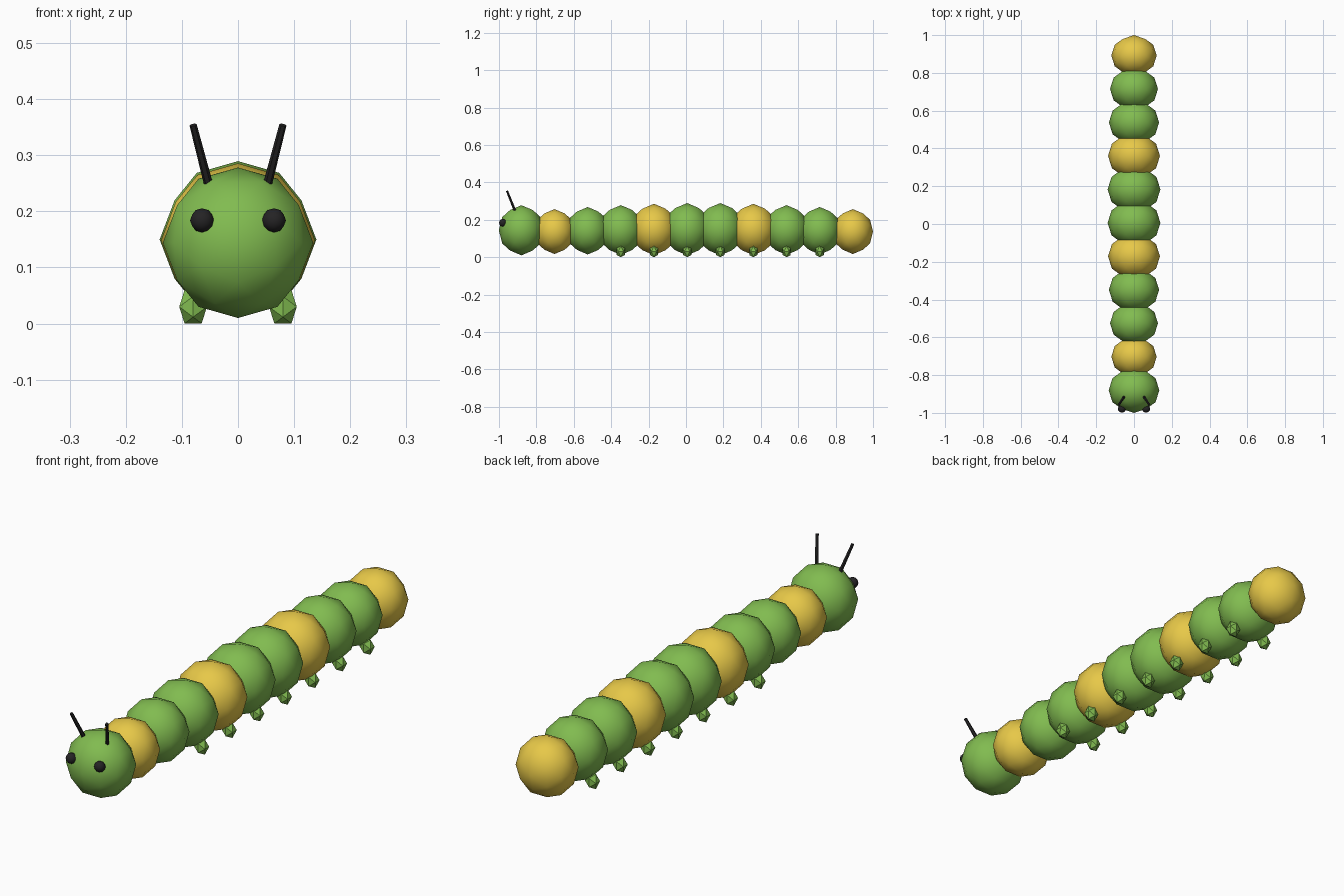
import bpy, bmesh, math
from mathutils import Vector

if "Cube" in bpy.data.objects:
    bpy.data.objects.remove(bpy.data.objects["Cube"])


def material(name, rgb):
    m = bpy.data.materials.new(name)
    m.diffuse_color = (*rgb, 1)
    m.use_nodes = True
    m.node_tree.nodes["Principled BSDF"].inputs["Base Color"].default_value = m.diffuse_color
    return m


GREEN = material("green", (0.22, 0.50, 0.08))
YELLOW = material("yellow", (0.80, 0.58, 0.065))
BLACK = material("black", (0.018, 0.017, 0.018))


def finish(name, bm, mat, smooth):
    bmesh.ops.recalc_face_normals(bm, faces=bm.faces[:])
    for f in bm.faces:
        f.smooth = smooth
    me = bpy.data.meshes.new(name)
    bm.to_mesh(me)
    bm.free()
    me.materials.append(mat)
    ob = bpy.data.objects.new(name, me)
    bpy.context.collection.objects.link(ob)
    return ob


def ico_ball(name, loc, radii, mat, subdivide=True):
    """Axis-aligned icosahedron, optionally subdivided once and rounded."""
    phi = (1 + math.sqrt(5)) / 2
    bm = bmesh.new()
    for a in (-1, 1):
        for b in (-phi, phi):
            for co in ((a, 0, b), (b, a, 0), (0, b, a)):
                bm.verts.new(co)
    bmesh.ops.convex_hull(bm, input=bm.verts[:])
    if subdivide:
        bmesh.ops.subdivide_edges(bm, edges=bm.edges[:], cuts=1, use_grid_fill=True)
    for v in bm.verts:
        n = v.co.normalized()
        v.co = Vector([n[i] * radii[i] for i in range(3)])
    ob = finish(name, bm, mat, subdivide)
    ob.location = loc
    return ob


def rod(name, start, end, r1, r2, mat):
    start, end = Vector(start), Vector(end)
    d = end - start
    bm = bmesh.new()
    bmesh.ops.create_cone(bm, cap_ends=True, segments=6,
                          radius1=r1, radius2=r2, depth=d.length)
    ob = finish(name, bm, mat, False)
    ob.location = (start + end) / 2
    ob.rotation_mode = 'QUATERNION'
    ob.rotation_quaternion = d.to_track_quat('Z', 'Y')
    return ob


HEAD_Y, STEP, FLAT = -0.88, 0.1772, 0.9

# head
ico_ball("head", (0, HEAD_Y, 0.144), (0.134, 0.134 * FLAT, 0.134), GREEN)

# body segments, thickest in the middle, with a leg pair on the middle ones
for i in range(1, 11):
    y = HEAD_Y + i * STEP
    bulge = math.sin(math.pi * (i - 1) / 9)
    r = 0.12 + 0.02 * bulge
    ico_ball(f"body_segment_{i}", (0, y, 0.137 + 0.013 * bulge), (r, r * FLAT, r),
             YELLOW if i % 3 == 1 else GREEN)
    if 3 <= i <= 9:
        for side, s in (("left", -1), ("right", 1)):
            ico_ball(f"leg_{side}_{i - 2}", (s * 0.08, y, 0.03),
                     (0.0290, 0.026, 0.035), GREEN, subdivide=False)

# eyes and antennae
for side, s in (("left", -1), ("right", 1)):
    ico_ball(f"eye_{side}", (s * 0.064, -0.979, 0.184), (0.0215, 0.0205, 0.0215), BLACK)
    rod(f"antenna_{side}", (s * 0.053, -0.915, 0.25), (s * 0.08, -0.957, 0.354),
        0.008, 0.0065, BLACK)
